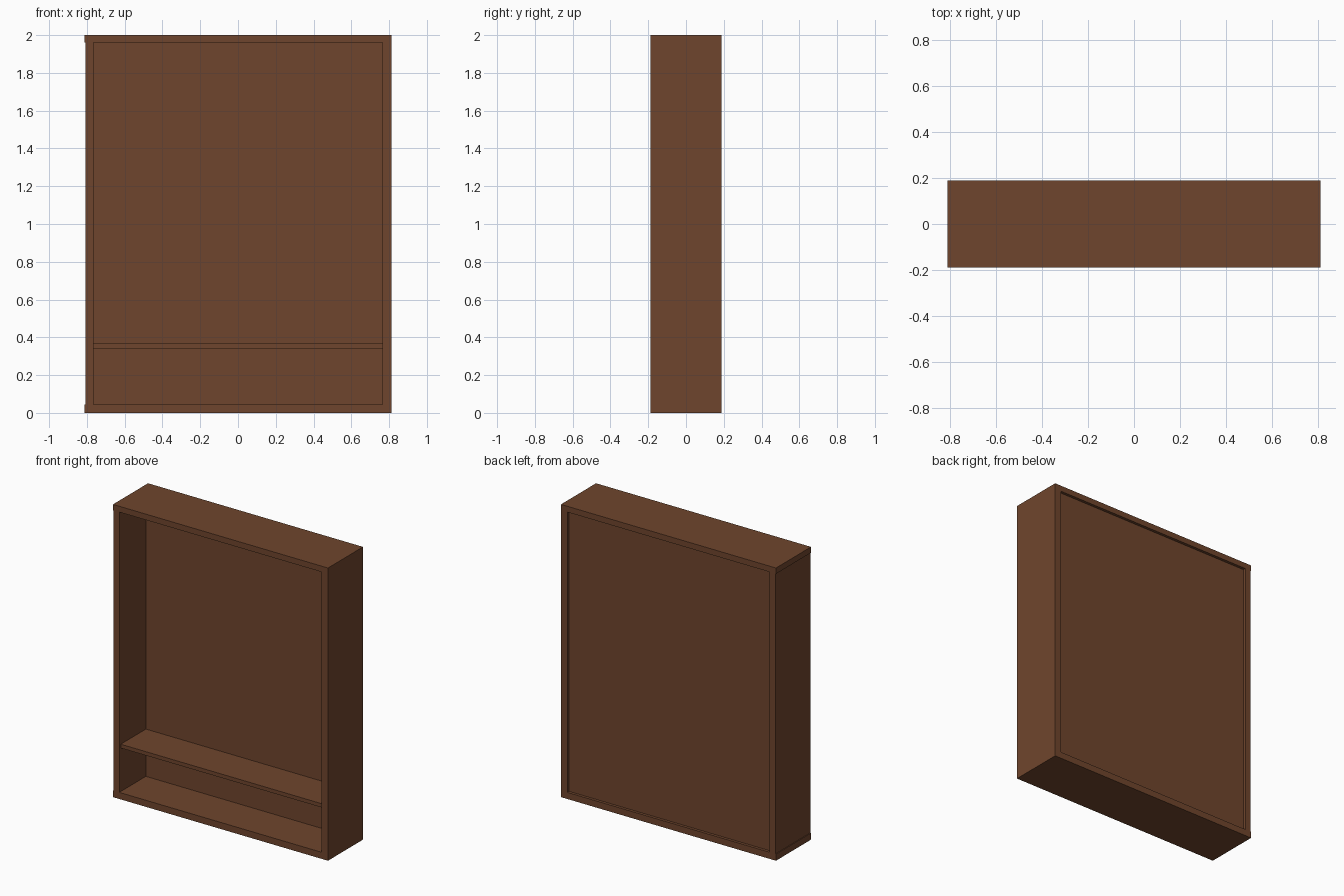
import bpy
import bmesh
from mathutils import Vector

if "Cube" in bpy.data.objects:
    bpy.data.objects.remove(bpy.data.objects["Cube"])

# Single wood colour
wood = bpy.data.materials.new("brown wood")
wood.diffuse_color = (0.159, 0.060, 0.026, 1.0)
wood.use_nodes = True
wood.node_tree.nodes["Principled BSDF"].inputs["Base Color"].default_value = wood.diffuse_color


def board(name, x, y, z):
    """Box board given its (min, max) extent on each axis."""
    lo, hi = Vector((x[0], y[0], z[0])), Vector((x[1], y[1], z[1]))
    bm = bmesh.new()
    bmesh.ops.create_cube(bm, size=1.0)
    bmesh.ops.scale(bm, vec=hi - lo, verts=bm.verts)
    mesh = bpy.data.meshes.new(name)
    bm.to_mesh(mesh)
    bm.free()
    mesh.materials.append(wood)
    obj = bpy.data.objects.new(name, mesh)
    obj.location = (lo + hi) / 2
    bpy.context.collection.objects.link(obj)
    return obj


W, D = 0.8125, 0.189         # outer half width and half depth
IN = 0.765                   # inner half width
FLOOR, CEIL = 0.045, 1.96    # inner bottom and top

# Outer frame: top and bottom overhang the left side a little
board("bottom_board", (-W, W), (-D, D), (0, FLOOR))
board("top_board", (-W, W), (-D, D), (CEIL, 2.0))
board("left_side", (-W + 0.005, -IN), (-D, D), (FLOOR, CEIL))
board("right_side", (IN, W), (-D, D), (FLOOR, CEIL))

# Back panel, slightly recessed from the rear
board("back_panel", (-IN, IN), (0.098, 0.170), (FLOOR, CEIL))

# Low shelf, set back slightly from the front edge
board("shelf", (-IN, IN), (-0.173, 0.098), (0.342, 0.368))
